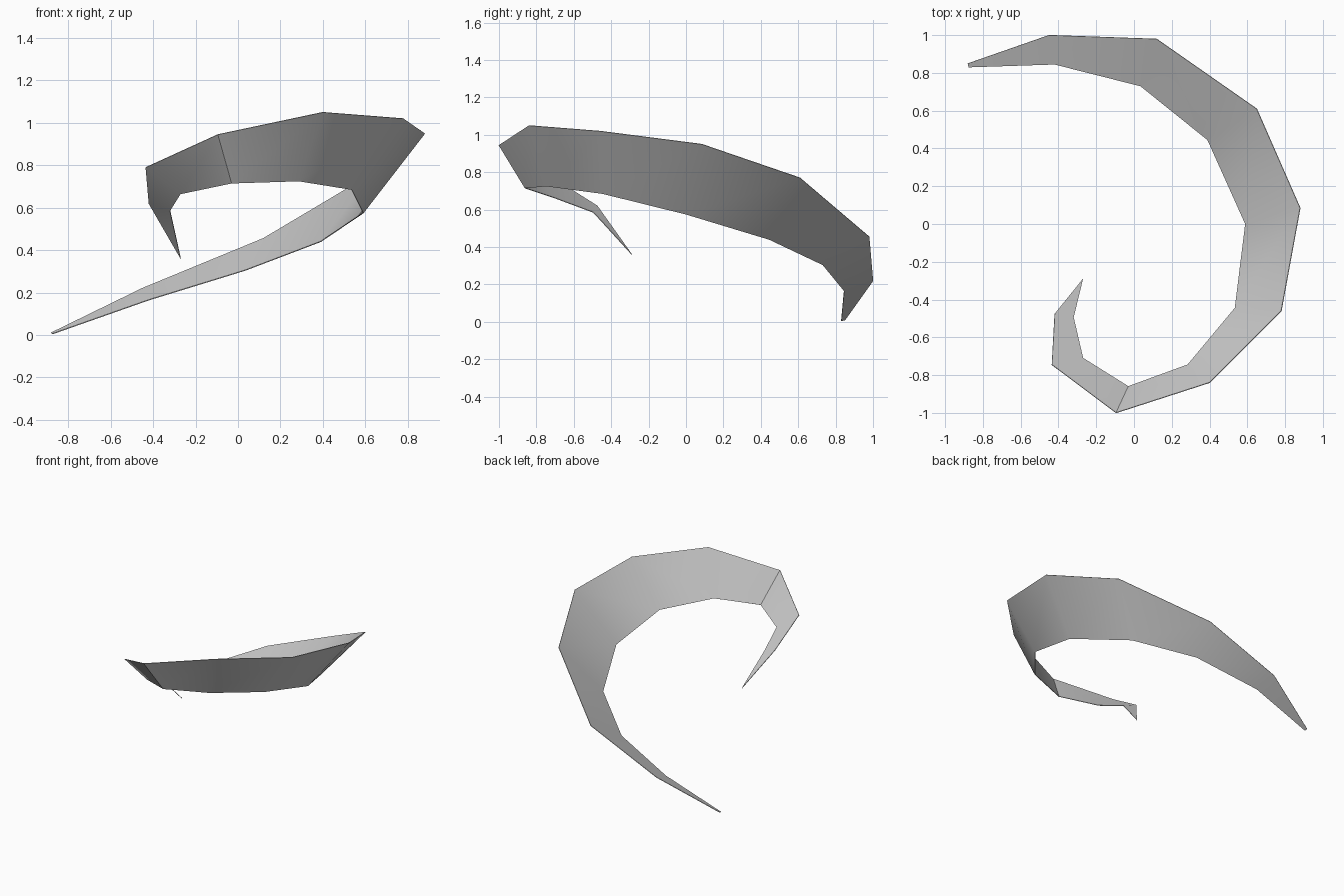
import bpy
import bmesh
import math
from mathutils import Vector

# Remove the default cube
cube = bpy.data.objects.get("Cube")
if cube:
    bpy.data.objects.remove(cube, do_unlink=True)


def make_material(name, colour):
    material = bpy.data.materials.new(name)
    material.use_nodes = True
    material.diffuse_color = colour
    material.node_tree.nodes["Principled BSDF"].inputs["Base Color"].default_value = colour
    return material


# Outer rim and inner rim of the curling blade, from the low tail to the hooked tip
outer_rim = [
    (-.88, .85, .01), (-.45, 1, .22), (.12, .98, .455), (.65, .61, .77),
    (.88, .085, .95), (.78, -.46, 1.02), (.4, -.84, 1.05), (-.095, -1, .945),
    (-.435, -.745, .79), (-.42, -.475, .62),
]
inner_rim = [
    (-.875, .83, .005), (-.42, .845, .165), (.035, .73, .305), (.39, .445, .44),
    (.59, 0, .575), (.535, -.445, .685), (.285, -.745, .725), (-.03, -.86, .715),
    (-.27, -.71, .665), (-.32, -.495, .585),
]
hooked_tip = (-.27, -.29, .36)


def build_ribbon(name, outer, inner, tip, material):
    """Bridge two rims with faces and close the end with a pointed triangle."""
    bm = bmesh.new()
    outer_verts = [bm.verts.new(Vector(p)) for p in outer]
    inner_verts = [bm.verts.new(Vector(p)) for p in inner]
    tip_vert = bm.verts.new(Vector(tip))
    for i in range(len(outer) - 1):
        bm.faces.new((outer_verts[i], outer_verts[i + 1],
                      inner_verts[i + 1], inner_verts[i]))
    bm.faces.new((outer_verts[-1], tip_vert, inner_verts[-1]))
    mesh = bpy.data.meshes.new(name)
    bm.to_mesh(mesh)
    bm.free()
    mesh.materials.append(material)
    ribbon = bpy.data.objects.new(name, mesh)
    bpy.context.collection.objects.link(ribbon)
    return ribbon


grey = make_material("plain grey", (.6, .6, .6, 1))
blade = build_ribbon("curled_blade", outer_rim, inner_rim, hooked_tip, grey)

# Paper-thin body, so that both sides are real surfaces
for item in bpy.context.selected_objects:
    item.select_set(False)
bpy.context.view_layer.objects.active = blade
blade.select_set(True)
body = blade.modifiers.new("thin_body", "SOLIDIFY")
body.thickness = .004
body.offset = 0
bpy.ops.object.modifier_apply(modifier=body.name)

# Soft shading along the curl with crisp rims
bpy.ops.object.shade_smooth_by_angle(angle=math.radians(30))
